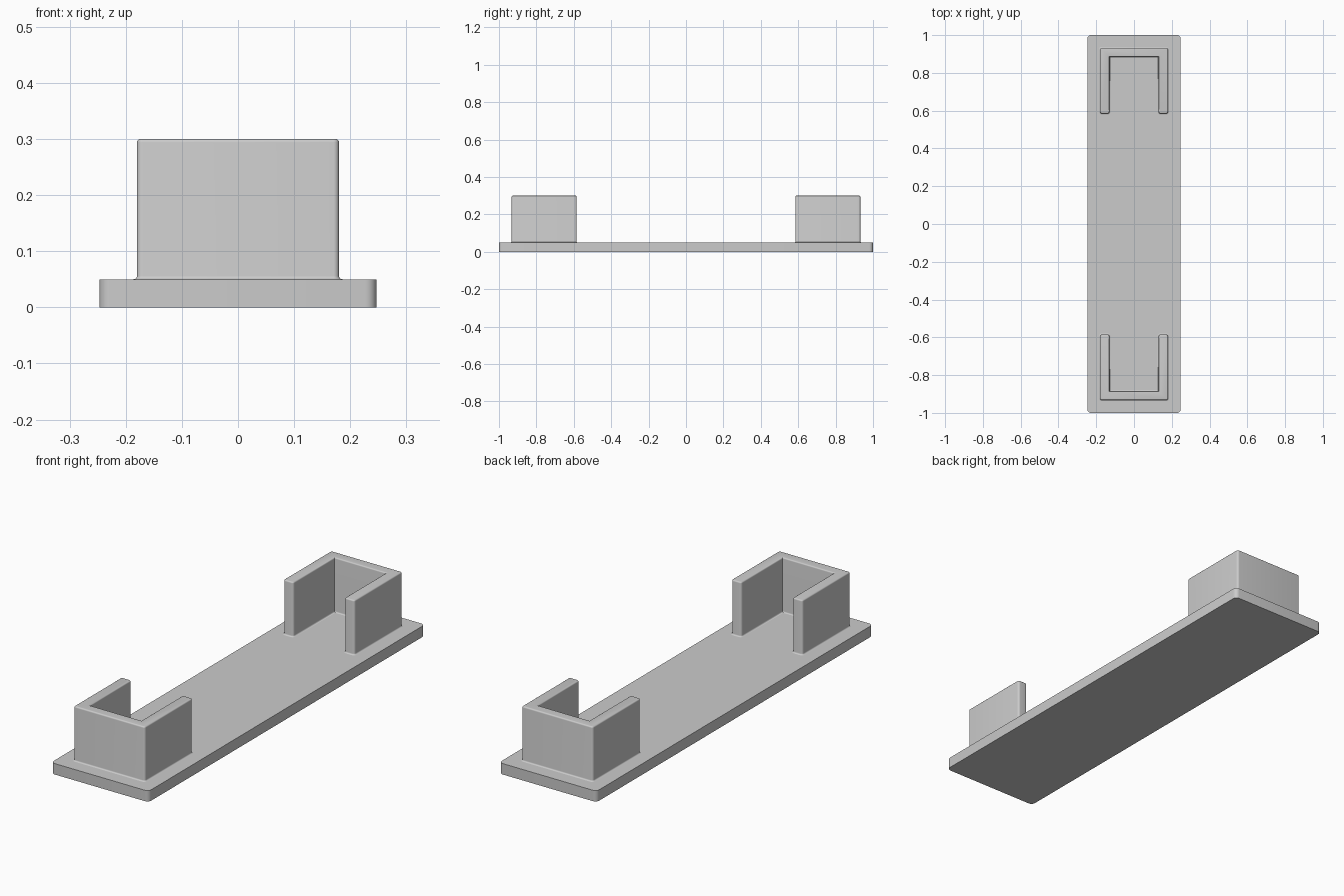
import bpy, bmesh, math

cube = bpy.data.objects.get("Cube")
if cube:
    bpy.data.objects.remove(cube, do_unlink=True)

grey = bpy.data.materials.new("plain grey")
grey.use_nodes = True
colour = (0.6, 0.6, 0.6, 1)
grey.diffuse_color = colour
grey.node_tree.nodes["Principled BSDF"].inputs["Base Color"].default_value = colour


def outline(corners, radius, grow):
    """Counter-clockwise outline; each corner is x, y, and arc start angle (None is sharp)."""
    points = []
    for x, y, sx, sy, start in corners:
        if start is None:
            points.append((x + sx * grow, y + sy * grow))
            continue
        cx, cy = x - sx * radius, y - sy * radius
        for i in range(7):
            a = math.radians(start + 15 * i)
            points.append((cx + (radius + grow) * math.cos(a), cy + (radius + grow) * math.sin(a)))
    return points


def loft(name, corners, radius, levels, turn=0):
    """Stack grown or shrunk copies of an outline into a closed solid."""
    bm = bmesh.new()
    rings = [[bm.verts.new((x, y, z)) for x, y in outline(corners, radius, grow)]
             for grow, z in levels]
    count = len(rings[0])
    for low, high in zip(rings, rings[1:]):
        for i in range(count):
            j = (i + 1) % count
            bm.faces.new((low[i], low[j], high[j], high[i]))
    bm.faces.new(rings[0][::-1])
    bm.faces.new(rings[-1])
    mesh = bpy.data.meshes.new(name)
    bm.to_mesh(mesh)
    bm.free()
    mesh.materials.append(grey)
    obj = bpy.data.objects.new(name, mesh)
    obj.rotation_euler.z = turn
    bpy.context.collection.objects.link(obj)
    bpy.ops.object.select_all(action="DESELECT")
    obj.select_set(True)
    bpy.context.view_layer.objects.active = obj
    bpy.ops.object.shade_smooth_by_angle(angle=math.radians(35))
    return obj


# Flat base with rounded upright corners
W, L, T = 0.247, 1.0, 0.05
base = [(W, L, 1, 1, 0), (-W, L, -1, 1, 90), (-W, -L, -1, -1, 180), (W, -L, 1, -1, 270)]
loft("base_plate", base, 0.02, [(0, 0), (0, T)])

# U-shaped walls, open towards the middle, rounded at the top and flared at the foot
X, XI, END, BACK, INNER, TOP = 0.18, 0.13, 0.585, 0.932, 0.885, 0.3
wall = [(X, BACK, 1, 1, 0), (-X, BACK, -1, 1, 90),
        (-X, END, -1, -1, 180), (-XI, END, 1, -1, 270),
        (-XI, INNER, 1, -1, None), (XI, INNER, -1, -1, None),
        (XI, END, -1, -1, 180), (X, END, 1, -1, 270)]
R = 0.006
steps = [math.radians(22.5 * i) for i in range(5)]
levels = [(R * (1 - math.sin(a)), T + R * (1 - math.cos(a))) for a in steps]
levels += [(R * (math.cos(a) - 1), TOP - R + R * math.sin(a)) for a in steps]
loft("back_wall", wall, 0.01, levels)
loft("front_wall", wall, 0.01, levels, math.pi)
